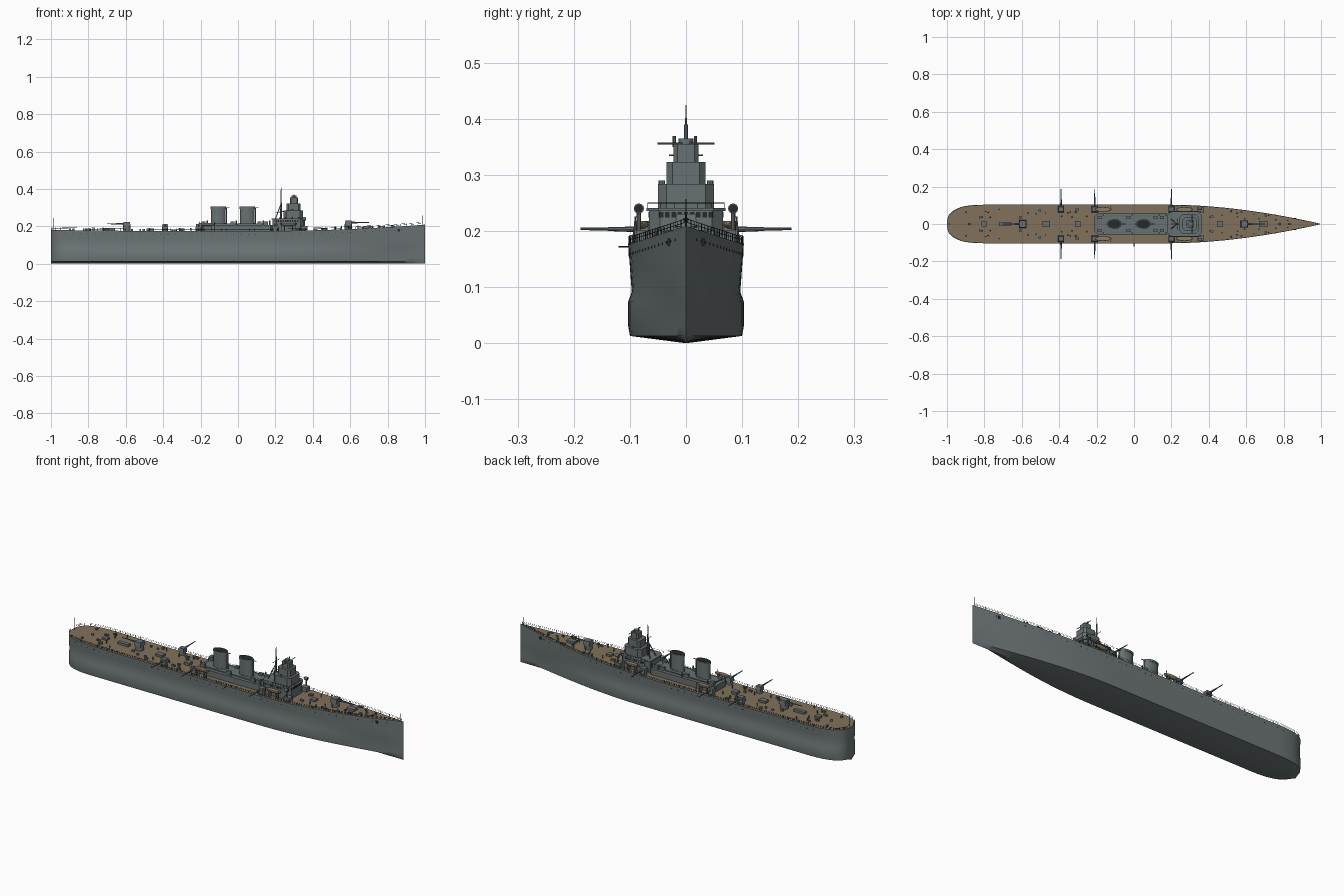
import bpy, bmesh, math, random
from mathutils import Vector, Matrix

cube = bpy.data.objects.get("Cube")
if cube:
    bpy.data.objects.remove(cube, do_unlink=True)


def material(name, rgb):
    m = bpy.data.materials.new(name)
    m.use_nodes = True
    m.diffuse_color = (*rgb, 1)
    m.node_tree.nodes["Principled BSDF"].inputs["Base Color"].default_value = (*rgb, 1)
    return m


HULL = material("hull grey", (.155, .18, .185))
GREY = material("upperworks grey", (.14, .165, .17))
WOOD = material("deck wood", (.22, .165, .105))
DARK = material("dark fittings", (.02, .022, .024))
BOAT = material("boat tan", (.26, .2, .13))


def finish(name, bm, *mats):
    bmesh.ops.recalc_face_normals(bm, faces=bm.faces)
    mesh = bpy.data.meshes.new(name)
    bm.to_mesh(mesh)
    bm.free()
    for m in mats:
        mesh.materials.append(m)
    mesh.shade_smooth()
    mesh.set_sharp_from_angle(angle=math.radians(35))
    ob = bpy.data.objects.new(name, mesh)
    bpy.context.scene.collection.objects.link(ob)
    return ob


def paint(verts, index):
    for f in {f for v in verts for f in v.link_faces}:
        f.material_index = index


def box(bm, c, size, mi=0):
    mat = Matrix.Translation(c) @ Matrix.Diagonal((*size, 1))
    paint(bmesh.ops.create_cube(bm, size=1, matrix=mat)["verts"], mi)


def rod(bm, a, b, r1, r2=None, seg=8, mi=0):
    a, b = Vector(a), Vector(b)
    d = b - a
    mat = Matrix.Translation((a + b) / 2) @ d.to_track_quat("Z", "Y").to_matrix().to_4x4()
    paint(bmesh.ops.create_cone(bm, cap_ends=True, segments=seg, radius1=r1,
          radius2=r1 if r2 is None else r2, depth=d.length, matrix=mat)["verts"], mi)


def tier(bm, cx, hx, hy, z0, z1, cut=.3, mi=0):
    # block with chamfered corners
    c = cut * min(hx, hy)
    corners = [(hx, hy - c), (hx - c, hy), (c - hx, hy), (-hx, hy - c)]
    pts = corners + [(x, -y) for x, y in reversed(corners)]
    face = bm.faces.new([bm.verts.new((cx + x, y, z0)) for x, y in pts])
    face.material_index = mi
    up = bmesh.ops.extrude_face_region(bm, geom=[face])["geom"]
    verts = [v for v in up if isinstance(v, bmesh.types.BMVert)]
    bmesh.ops.translate(bm, verts=verts, vec=(0, 0, z1 - z0))
    paint(verts, mi)


# Hull shape rules
def beam(x):
    if x < -.8:
        return .103 * max(0, 1 - ((-.8 - x) / .2) ** 2.6) ** (1 / 2.6)
    return .103 * (1 - max(0, (x - .2) / .8) ** 1.8)


def sheer(x):
    return .175 + .034 * max(0, (x - .1) / .9) ** 2 + .006 * max(0, (-x - .3) / .7) ** 2


def side(x, z):
    return beam(x) * (.94 + .06 * (z - .095) / (sheer(x) - .095))


# Hull lofted through cross-sections, with the wooden deck as its top strip
bm = bmesh.new()
stations = [-1 + .2 * (i / 14) ** 2.2 for i in range(14)] + [-.8 + .04 * i for i in range(46)]
rings = []
for x in stations:
    w, z = beam(x), sheer(x)
    t = max(0, (x - .2) / .8)
    b = w * (1 - .4 * t ** 3)
    half = [(.955 * w, z), (w, z), (side(x, .135), .135), (.94 * w * (1 - .12 * t ** 3), .092),
            (b, .074), (b, .03), (.97 * b, .013), (0, 0)]
    loop = half + [(-y, h) for y, h in half[-2::-1]]
    rings.append([bm.verts.new((x, y, h)) for y, h in loop])
n = len(rings[0])
for r, s in zip(rings, rings[1:]):
    for k in range(n):
        f = bm.faces.new((r[k], r[(k + 1) % n], s[(k + 1) % n], s[k]))
        f.material_index = 1 if k == n - 1 else 0
bmesh.ops.remove_doubles(bm, verts=bm.verts, dist=.00001)
bmesh.ops.dissolve_degenerate(bm, edges=bm.edges, dist=.00001)
finish("hull", bm, HULL, WOOD)

# Portholes run through the hull and show as small discs
bm = bmesh.new()
for i in range(48):
    x = -.92 + .039 * i
    z = sheer(x) - .018
    w = side(x, z) + .0008
    rod(bm, (x, -w, z), (x, w, z), .0022)
finish("portholes", bm, DARK)

# Anchors near the stem and a small boom on the right side
bm = bmesh.new()
for s in (-1, 1):
    box(bm, (.86, s * (side(.86, .18) + .001), .18), (.012, .004, .014))
rod(bm, (0, -.1, .172), (0, -.12, .172), .0015)
finish("anchors_and_boom", bm, DARK)

# Deck-edge railing
bm = bmesh.new()
posts = [-.998, -.99, -.975, -.95, -.92, -.88] + [-.84 + .03 * i for i in range(62)]
for s in (-1, 1):
    for x, x2 in zip(posts, posts[1:]):
        p, q = (Vector((v, s * beam(v) * .985, sheer(v))) for v in (x, x2))
        rod(bm, p, p + Vector((0, 0, .013)), .0007, seg=4)
        for h in (.007, .013):
            rod(bm, p + Vector((0, 0, h)), q + Vector((0, 0, h)), .0006, seg=4)
finish("deck_railing", bm, DARK)

# Flagstaffs at bow and stern
bm = bmesh.new()
for x, top in ((-.988, .245), (.986, .257)):
    rod(bm, (x, 0, sheer(x)), (x, 0, top), .0016, .001)
finish("flagstaffs", bm, DARK)

# Long deckhouse
bm = bmesh.new()
tier(bm, -.01, .2, .058, .172, .208)
tier(bm, -.02, .17, .04, .208, .214)
for x in (-.185, -.03, .115, .15):
    for s in (-1, 1):
        box(bm, (x, s * .035, .216), (.022, .016, .018))
        rod(bm, (x + .02, s * .048, .205), (x + .02, s * .048, .23), .004)
finish("deckhouse", bm, GREY)

# Bridge tower in shrinking tiers, with windows and platform rails
bm = bmesh.new()
tier(bm, .27, .085, .066, .172, .238)
tier(bm, .27, .09, .07, .236, .241)
tier(bm, .295, .052, .05, .241, .284)
tier(bm, .297, .037, .035, .284, .323)
tier(bm, .3, .022, .022, .323, .355)
rod(bm, (.3, 0, .355), (.3, 0, .365), .013, seg=12)
rod(bm, (.31, -.051, .356), (.31, .051, .356), .0018)
for y in (-.021, .017):
    rod(bm, (.3, y, .35), (.3, y, .369), .003)
for s in (-1, 1):
    rod(bm, (.29, s * .043, .284), (.29, s * .043, .29), .006)
for i in range(9):
    box(bm, (.355, -.044 + .011 * i, .229), (.002, .008, .009), 1)
    for s in (-1, 1):
        box(bm, (.215 + .013 * i, s * .066, .229), (.008, .002, .009), 1)
for s in (-1, 1):
    for x in [.185 + .0175 * i for i in range(10)]:
        rod(bm, (x, s * .068, .241), (x, s * .068, .25), .0007, seg=4, mi=1)
    for y in (.02, .045):
        rod(bm, (.358, s * y, .241), (.358, s * y, .25), .0007, seg=4, mi=1)
    rod(bm, (.185, s * .068, .25), (.358, s * .068, .25), .0007, seg=4, mi=1)
rod(bm, (.358, -.068, .25), (.358, .068, .25), .0007, seg=4, mi=1)
finish("bridge_tower", bm, GREY, DARK)

# Tripod mast
bm = bmesh.new()
rod(bm, (.23, 0, .235), (.23, 0, .39), .0045, .0035)
rod(bm, (.23, 0, .39), (.23, 0, .425), .0015, .001)
rod(bm, (.23, -.03, .335), (.23, .03, .335), .0013)
rod(bm, (.2, 0, .272), (.245, 0, .28), .002)
for s in (-1, 1):
    rod(bm, (.2, s * .025, .24), (.23, 0, .32), .0025)
finish("tripod_mast", bm, GREY)

# Funnels: oval tubes with a rim, dark opening and steam pipe
for name, cx in (("aft_funnel", -.105), ("forward_funnel", .05)):
    bm = bmesh.new()
    rod(bm, (0, 0, .2), (0, 0, .303), .039, seg=32)
    rod(bm, (0, 0, .208), (0, 0, .218), .044, .041, seg=32)
    rod(bm, (0, 0, .294), (0, 0, .305), .042, seg=32)
    rod(bm, (0, 0, .305), (0, 0, .306), .036, seg=32, mi=1)
    bmesh.ops.scale(bm, vec=(1, .58, 1), verts=bm.verts)
    rod(bm, (.043, 0, .21), (.043, 0, .3), .003)
    rod(bm, (.043, 0, .3), (.06, 0, .3), .002)
    ob = finish(name, bm, GREY, DARK)
    ob.location.x = cx


# Guns: shielded house on a round base with a long barrel
def gun(name, x, y, z, direction, reach, size):
    bm = bmesh.new()
    rod(bm, (0, 0, -.03), (0, 0, .003), size * .5, seg=16)
    box(bm, (0, 0, .012), (size, size, .022))
    top = [v for v in bm.verts if v.co.z > .02]
    bmesh.ops.scale(bm, vec=(.8, .85, 1), verts=top)
    rod(bm, (size * .3, 0, .013), (reach * .55, 0, .0135), .005, .0035)
    rod(bm, (reach * .5, 0, .0133), (reach, 0, .014), .003, .0022)
    ob = finish(name, bm, GREY)
    ob.location = (x, y, z)
    ob.rotation_euler.z = direction


gun("bow_gun", .59, 0, .207, 0, .11, .04)
gun("stern_gun", -.595, 0, .2, math.pi, .105, .042)
for s, label in ((-1, "right"), (1, "left")):
    for x, place in ((-.39, "aft"), (-.21, "middle"), (.2, "forward")):
        gun(f"{place}_{label}_gun", x, s * .079, .19, s * math.pi / 2, .109, .033)

# Boats: pointed hulls with flat covers, on chocks
for s, label in ((-1, "right"), (1, "left")):
    for place, x in (("aft", -.165), ("forward", .27)):
        bm = bmesh.new()
        bmesh.ops.create_uvsphere(bm, u_segments=20, v_segments=10, radius=1)
        for v in bm.verts:
            v.co.z = min(v.co.z, .35)
        bmesh.ops.scale(bm, vec=(.045, .0125, .012), verts=bm.verts)
        ob = finish(f"{place}_{label}_boat", bm, BOAT)
        ob.location = (x, s * .078, .214)
        bm = bmesh.new()
        for d in (-.022, .022):
            box(bm, (x + d, s * .078, .19), (.005, .022, .034))
            rod(bm, (x + d * 1.8, s * .094, .174), (x + d * 1.8, s * .09, .226), .0015)
        finish(f"{place}_{label}_boat_cradle", bm, GREY)

    # Searchlight on its own stand
    bm = bmesh.new()
    y = s * .084
    box(bm, (.355, y - s * .01, .187), (.035, .03, .03))
    rod(bm, (.355, y, .2), (.355, y, .232), .004)
    rod(bm, (.346, y, .24), (.362, y, .24), .009, seg=16)
    rod(bm, (.362, y, .24), (.363, y, .24), .0075, seg=16, mi=1)
    finish(f"{label}_searchlight", bm, GREY, DARK)

# Centreline hatches, capstans and low houses fore and aft
bm = bmesh.new()
for x, length, width, h in ((.69, .045, .03, .013), (-.69, .065, .02, .012), (.46, .03, .03, .01),
                            (-.47, .04, .03, .012), (-.8, .03, .025, .01), (-.3, .03, .03, .014)):
    box(bm, (x, 0, sheer(x) + h / 2), (length, width, h))
for x in (.78, .83, -.88):
    rod(bm, (x, 0, sheer(x) - .002), (x, 0, sheer(x) + .01), .007, .005, seg=12)
finish("hatches_and_capstans", bm, GREY)

# Scattered bollards, lockers and ventilators, mirrored across the deck
rng = random.Random(4)
bm = bmesh.new()
for i in range(34):
    x = rng.uniform(-.93, -.25) if i < 20 else rng.uniform(.39, .84)
    y = beam(x) * rng.uniform(.3, .85)
    z = sheer(x)
    r = rng.uniform(.003, .006)
    for s in (-1, 1):
        if i % 3:
            box(bm, (x, s * y, z + .004), (2.4 * r, 2 * r, .01))
        else:
            rod(bm, (x, s * y, z - .002), (x, s * y, z + .014), .6 * r)
            rod(bm, (x, s * y, z + .012), (x, s * y, z + .017), r, .8 * r)
finish("deck_fittings", bm, GREY)
